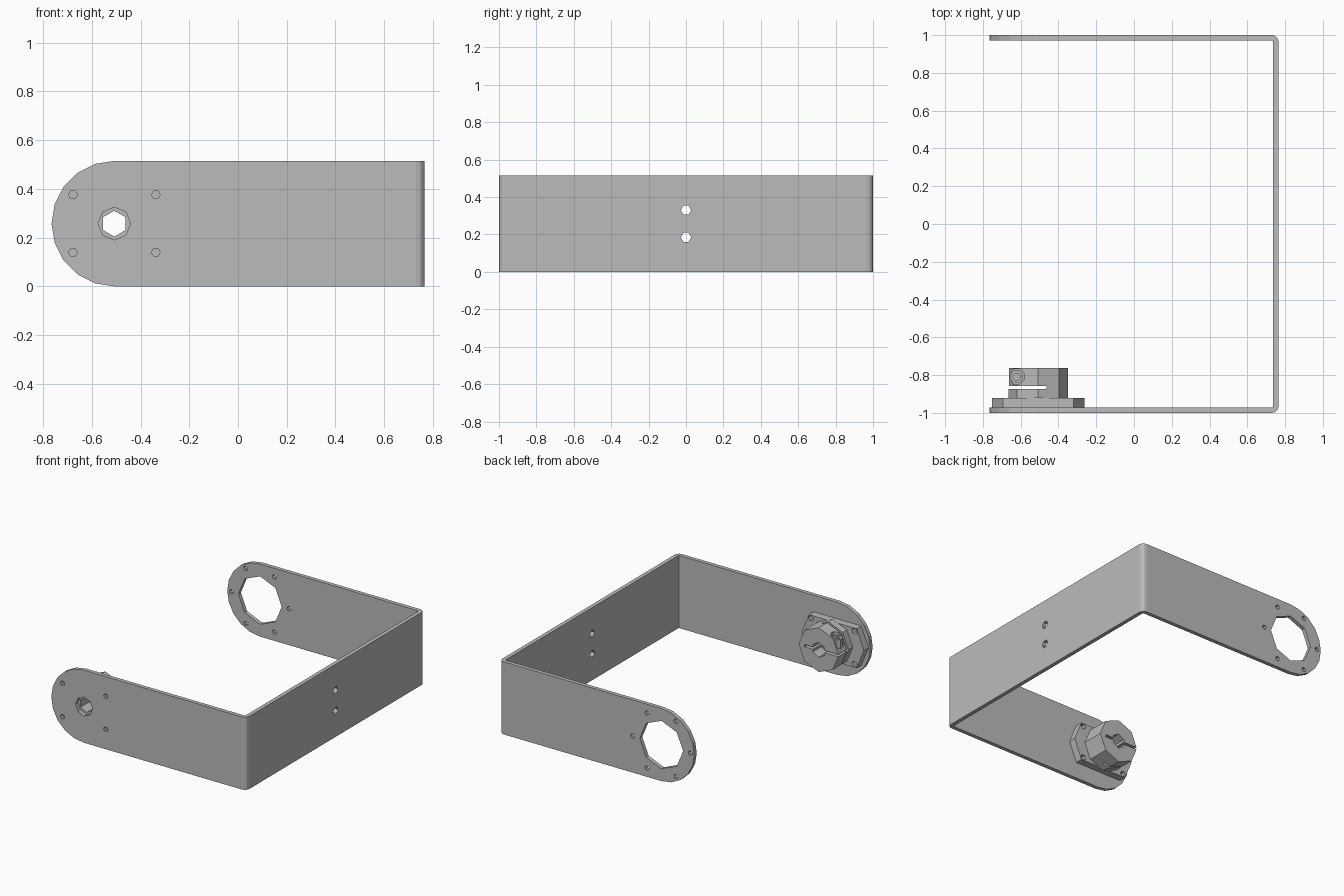
import bpy, bmesh
from math import cos, sin, pi, radians

cube = bpy.data.objects.get("Cube")
if cube:
    bpy.data.objects.remove(cube, do_unlink=True)

metal = bpy.data.materials.new("grey metal")
metal.use_nodes = True
GREY = (0.5, 0.5, 0.5, 1)
metal.diffuse_color = GREY
metal.node_tree.nodes["Principled BSDF"].inputs["Base Color"].default_value = GREY

HEIGHT, MID, HALF_X, SHEET = 0.515, 0.2575, 0.765, 0.028
PIVOT = -HALF_X + MID


def arc(cx, cy, r, start, end, steps):
    """Points along an arc, angles in degrees."""
    angles = [radians(start + (end - start) * i / steps) for i in range(steps + 1)]
    return [(cx + r * cos(a), cy + r * sin(a)) for a in angles]


def ngon(cx, cy, r, sides, turn=0):
    return arc(cx, cy, r, turn, turn + 360, sides)[:-1]


def rect(a0, b0, a1, b1):
    return [(a0, b0), (a1, b0), (a1, b1), (a0, b1)]


def prism(name, outline, axis, lo, hi):
    """Extrude a closed outline along one axis."""
    place = {"x": lambda a, b, t: (t, a, b),
             "y": lambda a, b, t: (a, t, b),
             "z": lambda a, b, t: (a, b, t)}[axis]
    bm = bmesh.new()
    ends = [[bm.verts.new(place(a, b, t)) for a, b in outline] for t in (lo, hi)]
    for ring in ends:
        bm.faces.new(ring)
    n = len(outline)
    for i in range(n):
        j = (i + 1) % n
        bm.faces.new((ends[0][i], ends[0][j], ends[1][j], ends[1][i]))
    bmesh.ops.recalc_face_normals(bm, faces=bm.faces[:])
    mesh = bpy.data.meshes.new(name)
    bm.to_mesh(mesh)
    bm.free()
    mesh.materials.append(metal)
    obj = bpy.data.objects.new(name, mesh)
    bpy.context.collection.objects.link(obj)
    return obj


def carve(obj, outline, axis, lo, hi, operation="DIFFERENCE"):
    """Apply a boolean with a temporary prism."""
    cutter = prism("cutter", outline, axis, lo, hi)
    cutter.hide_render = True
    mod = obj.modifiers.new("carve", "BOOLEAN")
    mod.operation, mod.solver, mod.object = operation, "EXACT", cutter
    bpy.context.view_layer.update()
    graph = bpy.context.evaluated_depsgraph_get()
    mesh = bpy.data.meshes.new_from_object(obj.evaluated_get(graph))
    obj.modifiers.clear()
    obj.data = mesh
    bpy.data.objects.remove(cutter, do_unlink=True)


# Bent sheet bracket: U-shaped plan, trimmed to round arm ends
R_OUT, R_IN = 0.034, 0.006
bend = HALF_X - R_OUT
outer = arc(bend, -1 + R_OUT, R_OUT, -90, 0, 3) + arc(bend, 1 - R_OUT, R_OUT, 0, 90, 3)
inner = arc(bend, 1 - R_OUT, R_IN, 90, 0, 2) + arc(bend, -1 + R_OUT, R_IN, 0, -90, 2)
plan = ([(-HALF_X, -1)] + outer + [(-HALF_X, 1), (-HALF_X, 1 - SHEET)]
        + inner + [(-HALF_X, -1 + SHEET)])
bracket = prism("bracket", plan, "z", 0, HEIGHT)
stadium = arc(PIVOT, MID, MID, 90, 270, 10) + [(1, 0), (1, HEIGHT)]
carve(bracket, stadium, "y", -1.1, 1.1, "INTERSECT")

# Bracket holes: hub bore and screws in front, bearing and screws behind, wall screws
bolts = [(PIVOT + sx * 0.17, MID + sz * 0.118) for sx in (-1, 1) for sz in (-1, 1)]
carve(bracket, ngon(PIVOT, MID, 0.067, 8), "y", -1.1, -0.9)
for x, z in bolts:
    carve(bracket, ngon(x, z, 0.018, 6), "y", -1.1, -0.9)
carve(bracket, ngon(PIVOT, MID, 0.17, 8), "y", 0.9, 1.1)
for x, z in ngon(PIVOT, MID, 0.226, 6):
    carve(bracket, ngon(x, z, 0.017, 6), "y", 0.9, 1.1)
for z in (0.185, 0.33):
    carve(bracket, ngon(0, z, 0.028, 6), "x", 0.6, 0.9)

# Hub flange with flat top and bottom
BACK, STEP, TOP = -1 + SHEET, -0.92, -0.762
flange = prism("hub_flange", ngon(PIVOT, MID, 0.245, 8), "y", BACK, STEP)
carve(flange, rect(-1, MID - 0.14, 0, MID + 0.14), "y", -1.1, -0.8, "INTERSECT")
carve(flange, ngon(PIVOT, MID, 0.053, 6, 30), "y", -1.1, -0.8)
for x, z in bolts:
    carve(flange, ngon(x, z, 0.021, 6), "y", BACK + 0.012, -0.8)

# Clamping collar: bore, clamp slits and screw pocket
SCREW_X, SCREW_Y = -0.622, -0.808
collar = prism("clamp_collar", ngon(PIVOT, MID, 0.157, 8), "y", STEP, TOP)
carve(collar, ngon(PIVOT, MID, 0.053, 6, 30), "y", -1.1, -0.7)
carve(collar, rect(-0.8, -0.873, -0.464, -0.857), "z", 0, HEIGHT)
carve(collar, rect(-0.8, MID - 0.008, PIVOT + 0.11, MID + 0.008), "y", -0.865, -0.7)
carve(collar, ngon(SCREW_X, SCREW_Y, 0.044, 8, 22.5), "z", MID + 0.04, HEIGHT)

# Clamp screw with hex socket
screw = prism("clamp_screw", ngon(SCREW_X, SCREW_Y, 0.036, 8, 22.5), "z", MID + 0.035, MID + 0.1)
carve(screw, ngon(SCREW_X, SCREW_Y, 0.02, 6), "z", MID + 0.07, HEIGHT)
